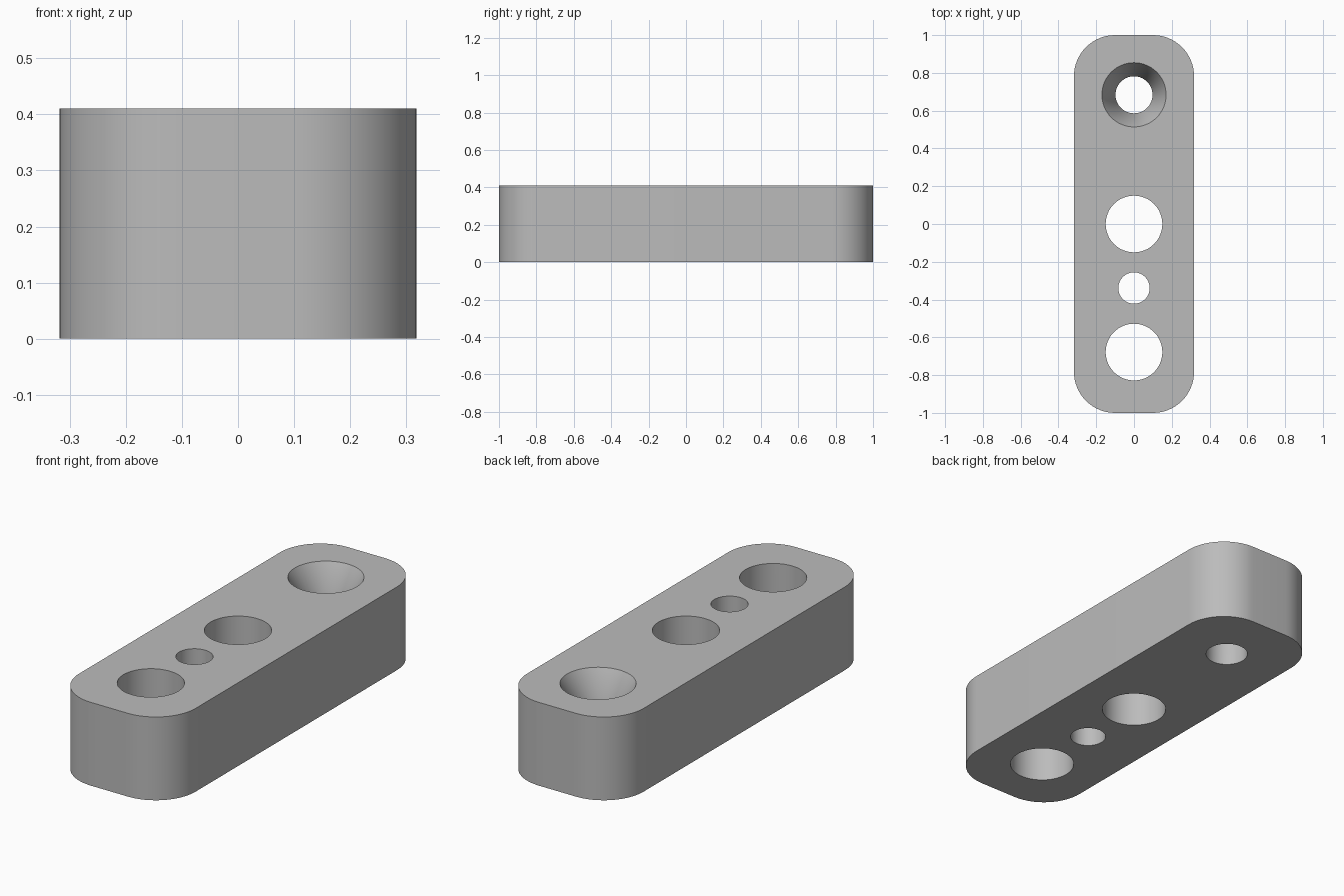
import bpy, bmesh
from math import cos, sin, pi, radians

if "Cube" in bpy.data.objects:
    bpy.data.objects.remove(bpy.data.objects["Cube"], do_unlink=True)

HALF_W, HALF_L, HEIGHT, CORNER = 0.318, 1.0, 0.41, 0.218

grey = bpy.data.materials.new("plain grey")
grey.use_nodes = True
colour = (0.5, 0.5, 0.5, 1)
grey.diffuse_color = colour
grey.node_tree.nodes["Principled BSDF"].inputs["Base Color"].default_value = colour


def add_object(name, bm):
    bmesh.ops.recalc_face_normals(bm, faces=bm.faces[:])
    mesh = bpy.data.meshes.new(name)
    bm.to_mesh(mesh)
    bm.free()
    mesh.materials.append(grey)
    obj = bpy.data.objects.new(name, mesh)
    bpy.context.collection.objects.link(obj)
    return obj


def rounded_block(name, steps=16):
    """Rounded rectangle outline extruded upward."""
    bm = bmesh.new()
    verts = []
    for quarter, (sx, sy) in enumerate([(1, 1), (-1, 1), (-1, -1), (1, -1)]):
        for i in range(steps + 1):
            a = (quarter + i / steps) * pi / 2
            verts.append(bm.verts.new((sx * (HALF_W - CORNER) + CORNER * cos(a),
                                       sy * (HALF_L - CORNER) + CORNER * sin(a), 0)))
    base = bm.faces.new(verts)
    top = bmesh.ops.extrude_face_region(bm, geom=[base], use_keep_orig=True)["geom"]
    bmesh.ops.translate(bm, vec=(0, 0, HEIGHT),
                        verts=[v for v in top if isinstance(v, bmesh.types.BMVert)])
    return add_object(name, bm)


def turned_cutter(name, y, profile, sides=64):
    """Solid of revolution about a vertical axis from (radius, z) pairs."""
    bm = bmesh.new()
    rings = [[bm.verts.new((r * cos(2 * pi * i / sides), y + r * sin(2 * pi * i / sides), z))
              for i in range(sides)] for r, z in profile]
    for low, high in zip(rings, rings[1:]):
        for i in range(sides):
            j = (i + 1) % sides
            bm.faces.new((low[i], low[j], high[j], high[i]))
    bm.faces.new(rings[0])
    bm.faces.new(rings[-1])
    obj = add_object(name, bm)
    obj.hide_render = True
    return obj


def straight(radius):
    return [(radius, -0.1), (radius, HEIGHT + 0.1)]


block = rounded_block("drilled_block")

# Three plain holes and one countersunk screw hole
SINK = 0.14
countersunk = [(0.098, -0.1), (0.098, HEIGHT - SINK), (0.17, HEIGHT), (0.17, HEIGHT + 0.1)]
cutters = [
    turned_cutter("front_hole_cutter", -0.678, straight(0.15)),
    turned_cutter("small_hole_cutter", -0.339, straight(0.083)),
    turned_cutter("middle_hole_cutter", 0, straight(0.15)),
    turned_cutter("countersink_cutter", 0.684, countersunk),
]

bpy.ops.object.select_all(action="DESELECT")
block.select_set(True)
bpy.context.view_layer.objects.active = block
for cutter in cutters:
    cut = block.modifiers.new(cutter.name, "BOOLEAN")
    cut.operation = "DIFFERENCE"
    cut.solver = "EXACT"
    cut.object = cutter
    bpy.ops.object.modifier_apply(modifier=cut.name)
for cutter in cutters:
    bpy.data.objects.remove(cutter, do_unlink=True)

bpy.ops.object.shade_smooth_by_angle(angle=radians(30))
